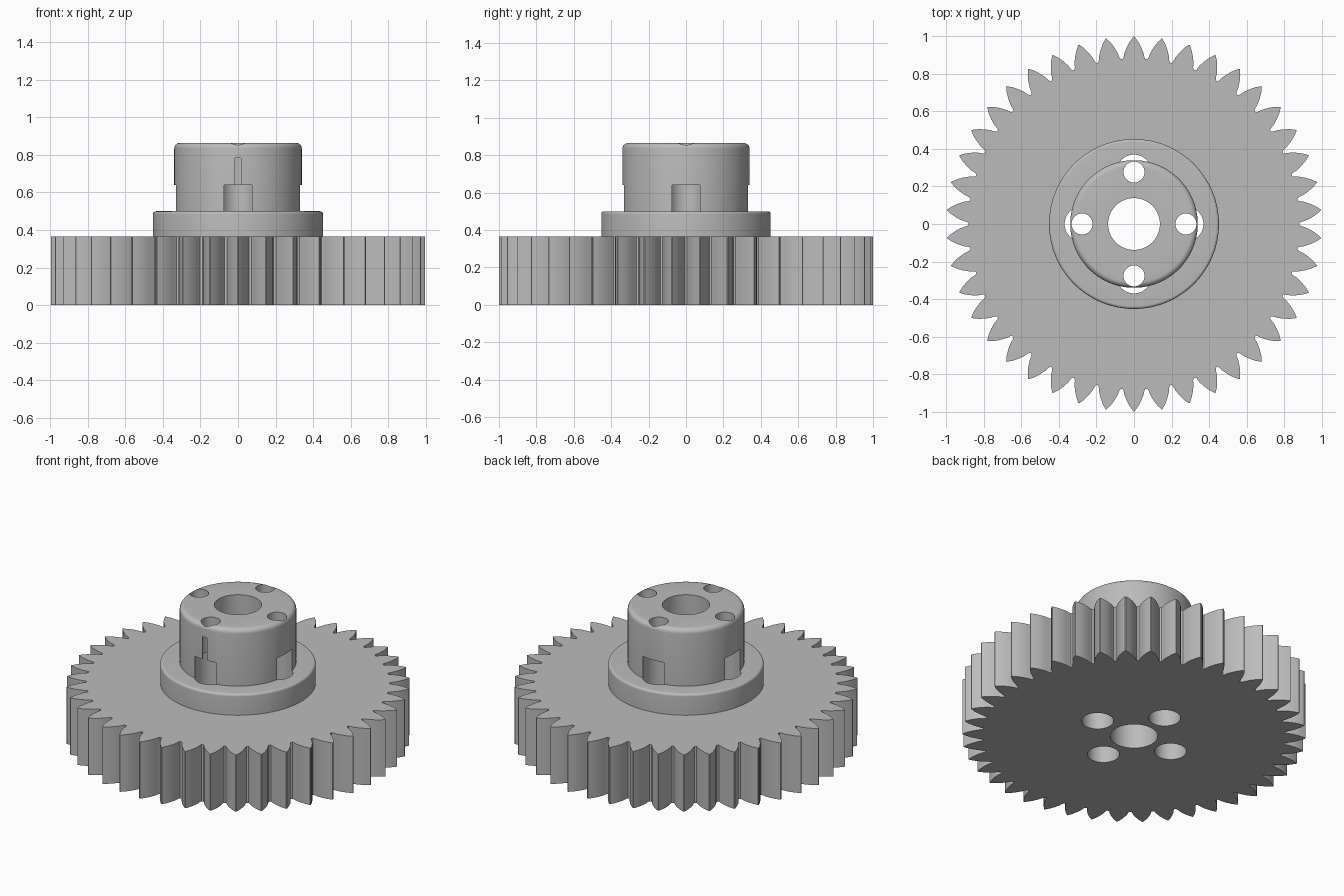
import bpy, bmesh
from math import sin, cos, pi, radians

cube = bpy.data.objects.get("Cube")
if cube:
    bpy.data.objects.remove(cube, do_unlink=True)

TEETH = 42
GEAR_TOP, FLANGE_TOP, HUB_TOP = 0.365, 0.50, 0.865
HOLE_RING = 0.277

steel = bpy.data.materials.new("grey steel")
steel.use_nodes = True
steel.diffuse_color = (0.5, 0.5, 0.5, 1)
steel.node_tree.nodes["Principled BSDF"].inputs["Base Color"].default_value = (0.5, 0.5, 0.5, 1)


def finish(name, bm):
    bmesh.ops.recalc_face_normals(bm, faces=bm.faces)
    mesh = bpy.data.meshes.new(name)
    bm.to_mesh(mesh)
    bm.free()
    mesh.materials.append(steel)
    obj = bpy.data.objects.new(name, mesh)
    bpy.context.collection.objects.link(obj)
    return obj


def prism(name, outline, z0, z1):
    """Extrude a flat outline from z0 to z1."""
    bm = bmesh.new()
    face = bm.faces.new([bm.verts.new((x, y, z0)) for x, y in outline])
    top = bmesh.ops.extrude_face_region(bm, geom=[face])["geom"]
    bmesh.ops.translate(bm, vec=(0, 0, z1 - z0),
                        verts=[v for v in top if isinstance(v, bmesh.types.BMVert)])
    return finish(name, bm)


def cylinder(name, x, y, r, z0, z1, n=64):
    ring = [(x + r * cos(2 * pi * i / n), y + r * sin(2 * pi * i / n)) for i in range(n)]
    return prism(name, ring, z0, z1)


def lathe(name, profile, n=128):
    """Turn a closed (radius, z) profile, capped at both ends."""
    bm = bmesh.new()
    rings = [[bm.verts.new((r * cos(2 * pi * i / n), r * sin(2 * pi * i / n), z))
              for i in range(n)] for r, z in profile]
    for a, b in zip(rings, rings[1:]):
        for i in range(n):
            j = (i + 1) % n
            bm.faces.new((a[i], a[j], b[j], b[i]))
    bm.faces.new(rings[0])
    bm.faces.new(rings[-1])
    return finish(name, bm)


def rounded(r, z, f, steps=6):
    """Fillet points of an outer top edge."""
    return [(r - f + f * cos(a), z - f + f * sin(a))
            for a in (pi / 2 * k / steps for k in range(steps + 1))]


def boolean(target, other, operation):
    mod = target.modifiers.new(operation, "BOOLEAN")
    mod.operation, mod.object, mod.solver = operation, other, "EXACT"
    bpy.context.view_layer.objects.active = target
    bpy.ops.object.modifier_apply(modifier=mod.name)
    bpy.data.objects.remove(other, do_unlink=True)


# Toothed wheel: one flank (radius, half angle in degrees), mirrored and repeated
flank = [(0.882, 3.9), (0.893, 3.55), (0.915, 3.15), (0.945, 2.3), (0.975, 1.25), (1.0, 0.12)]
tooth = [(r, -a) for r, a in flank] + [(r, a) for r, a in reversed(flank)]
outline = []
for t in range(TEETH):
    for r, a in tooth:
        angle = pi / 2 + 2 * pi * t / TEETH + radians(a)
        outline.append((r * cos(angle), r * sin(angle)))
gear = prism("gear_wheel", outline, 0, GEAR_TOP)

# Stepped hub with filleted flange and collar
hub = lathe("hub", [(0.453, 0.2)] + rounded(0.453, FLANGE_TOP, 0.015)
            + [(0.34, FLANGE_TOP)] + rounded(0.34, HUB_TOP, 0.03))
boolean(gear, hub, "UNION")

# Central bore
boolean(gear, cylinder("bore_cutter", 0, 0, 0.138, -0.1, 1), "DIFFERENCE")

# Four bolt holes with wide counterbores that break through the collar wall
for k in range(4):
    x, y = HOLE_RING * cos(k * pi / 2), HOLE_RING * sin(k * pi / 2)
    boolean(gear, cylinder("counterbore_cutter", x, y, 0.093, -0.1, 0.64), "DIFFERENCE")
    boolean(gear, cylinder("bolt_hole_cutter", x, y, 0.056, 0.6, 1), "DIFFERENCE")

# Narrow slot in the front of the collar
w = 0.016
slot = prism("slot_cutter", [(-w, -0.4), (w, -0.4), (w, -0.29), (-w, -0.29)], 0.6, 0.785)
boolean(gear, slot, "DIFFERENCE")

bpy.ops.object.select_all(action="DESELECT")
gear.select_set(True)
bpy.context.view_layer.objects.active = gear
bpy.ops.object.shade_smooth_by_angle(angle=radians(25))
gear.name = "gear_with_hub"
